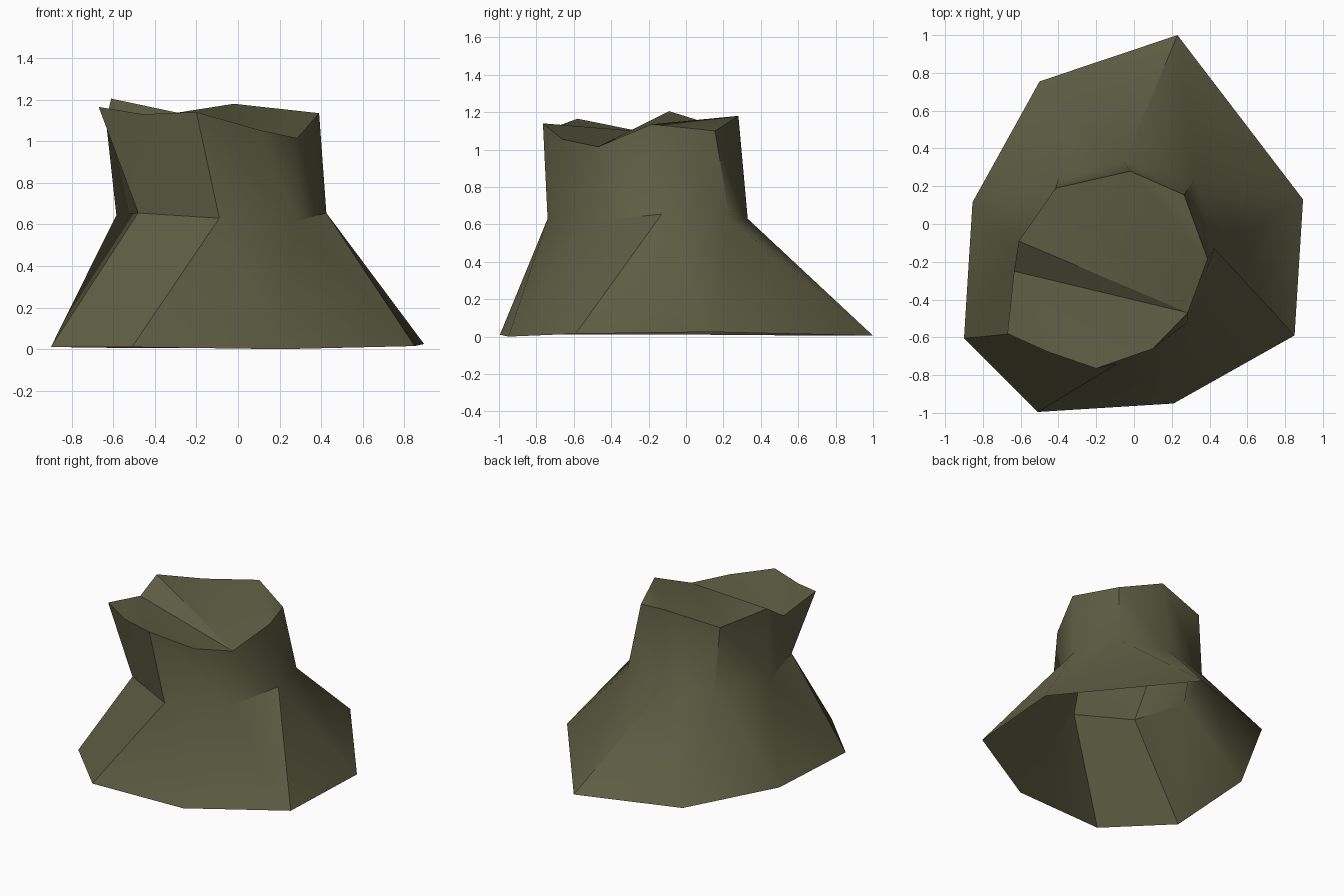
import bpy, math

if "Cube" in bpy.data.objects:
    bpy.data.objects.remove(bpy.data.objects["Cube"])

# rings run clockwise seen from above, starting at the left side
base = [(-.855, .115, .01), (-.50, .755, .005), (.23, 1.0, .005), (.895, .13, .025),
        (.85, -.59, .015), (.21, -.95, 0), (-.51, -.995, .01), (-.90, -.605, .01)]
waist = [(-.585, -.17, .645), (-.40, .24, .625), (-.05, .33, .63), (.32, .235, .63),
         (.425, -.13, .655), (.285, -.52, .615), (-.09, -.74, .63), (-.48, -.565, .655)]
# jagged broken rim: 11 points A..K
rim = [(-.61, -.09, 1.205), (-.415, .19, 1.118), (-.02, .28, 1.18), (.265, .155, 1.10),
       (.39, -.185, 1.135), (.285, -.47, 1.015), (.10, -.66, 1.055), (-.20, -.765, 1.14),
       (-.46, -.675, 1.13), (-.67, -.58, 1.165), (-.635, -.25, 1.098)]
# waist point under each rim point
under = [0, 1, 2, 3, 4, 5, 5, 6, 7, 7, 0]

olive = bpy.data.materials.new("dark olive")
olive.diffuse_color = (.114, .111, .057, 1)
olive.use_nodes = True
olive.node_tree.nodes["Principled BSDF"].inputs["Base Color"].default_value = olive.diffuse_color

# flared skirt
faces = [(i, 8 + i, 8 + (i + 1) % 8, (i + 1) % 8) for i in range(8)]
# upright collar
for k in range(11):
    n = (k + 1) % 11
    f = [8 + under[k], 16 + k, 16 + n]
    if under[k] != under[n]:
        f.append(8 + under[n])
    faces.append(tuple(f))
# creased top
A, B, C, D, E, F, G, H, I, J, K = range(16, 27)
faces += [t[::-1] for t in [(C, D, E), (B, C, E), (B, E, F), (A, B, F), (A, F, K),
                            (F, G, K), (G, H, K), (H, I, K), (I, J, K)]]

me = bpy.data.meshes.new("stump")
me.from_pydata(base + waist + rim, [], faces)
me.materials.append(olive)
me.update()
ob = bpy.data.objects.new("stump", me)
bpy.context.collection.objects.link(ob)
bpy.context.view_layer.objects.active = ob
ob.select_set(True)
bpy.ops.object.shade_smooth_by_angle(angle=math.radians(40))
